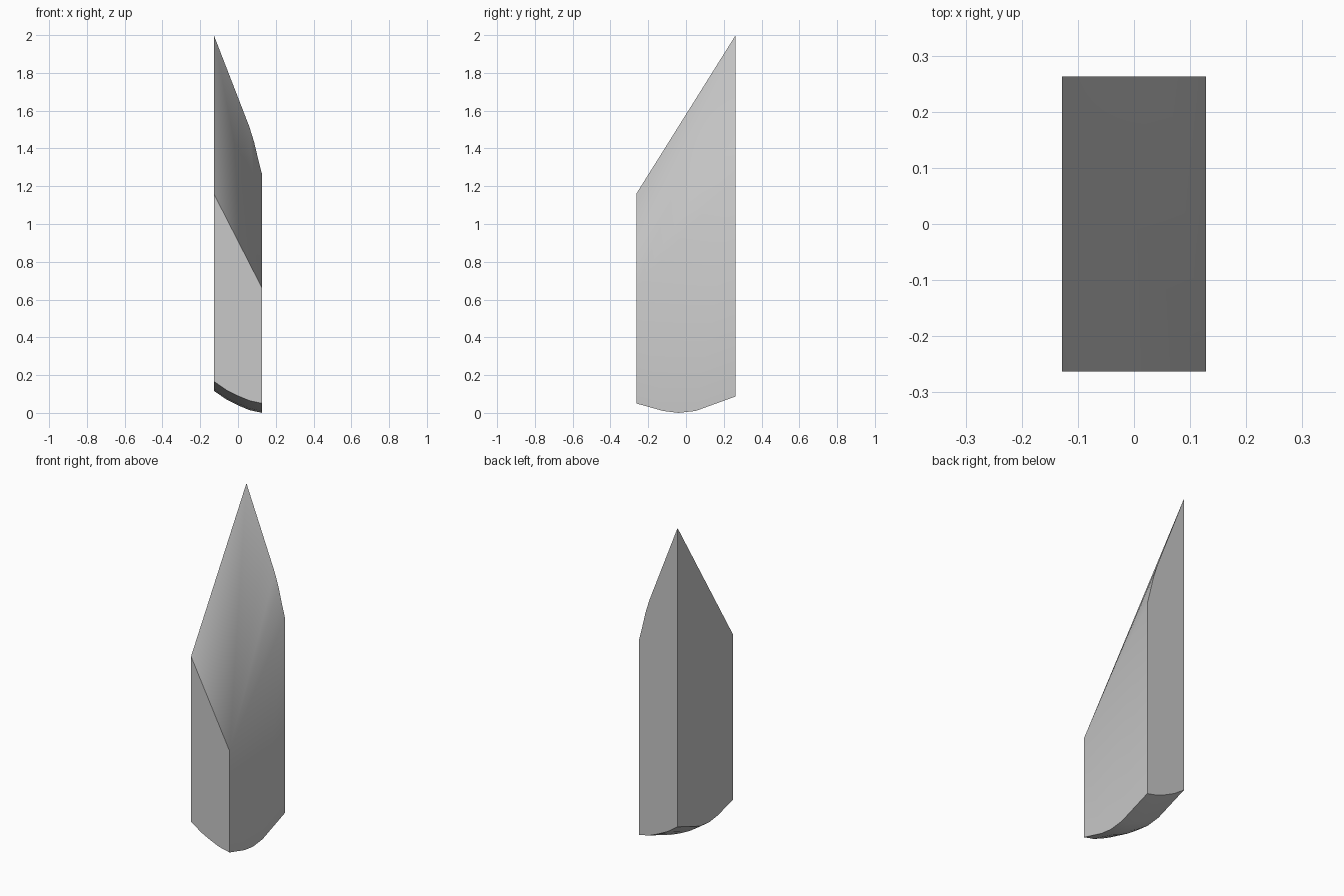
import bpy, bmesh, math

cube = bpy.data.objects.get("Cube")
if cube:
    bpy.data.objects.remove(cube)

W, D = 0.128, 0.263   # half width and half depth

# Plain stone grey
stone = bpy.data.materials.new("stone_grey")
stone.use_nodes = True
colour = (0.58, 0.58, 0.58, 1)
stone.diffuse_color = colour
stone.node_tree.nodes["Principled BSDF"].inputs["Base Color"].default_value = colour

# Profiles of the rounded underside: lengthwise (y, z) and crosswise (x, rise)
length_profile = [(-D, 0.05), (-0.12, 0.01), (-0.04, 0), (0.05, 0.01), (D, 0.087)]
cross_profile = [(-W, 0.117), (-0.06, 0.07), (0, 0.04), (0.06, 0.015), (W, 0)]
# Back rim of the sloping top (x, z), from the peak to the low corner
rim_profile = [(-W, 2), (0, 1.67), (0.06, 1.515), (0.085, 1.435), (0.11, 1.33), (W, 1.26)]

bm = bmesh.new()

# Underside as a grid swept from the two profiles
grid = [[bm.verts.new((x, y, z + rise)) for y, z in length_profile]
        for x, rise in cross_profile]
for a, b in zip(grid, grid[1:]):
    for j in range(len(a) - 1):
        bm.faces.new((a[j], a[j + 1], b[j + 1], b[j]))

# Sloping top: one large facet and a fan bending over to the side
front_high = bm.verts.new((-W, -D, 1.16))
front_low = bm.verts.new((W, -D, 0.66))
rim = [bm.verts.new((x, D, z)) for x, z in rim_profile]
bm.faces.new((front_high, front_low, rim[0]))
for a, b in zip(rim, rim[1:]):
    bm.faces.new((front_low, b, a))

# Four upright walls
bm.faces.new([row[0] for row in grid] + [front_low, front_high])
bm.faces.new([row[-1] for row in grid] + rim[::-1])
bm.faces.new(grid[0] + [rim[0], front_high])
bm.faces.new(grid[-1] + [rim[-1], front_low])
bmesh.ops.recalc_face_normals(bm, faces=bm.faces)

mesh = bpy.data.meshes.new("stone_column")
bm.to_mesh(mesh)
bm.free()
mesh.materials.append(stone)
column = bpy.data.objects.new("stone_column", mesh)
bpy.context.collection.objects.link(column)

# Soft bends, sharp corners
bpy.ops.object.select_all(action='DESELECT')
column.select_set(True)
bpy.context.view_layer.objects.active = column
bpy.ops.object.shade_smooth_by_angle(angle=math.radians(30))
